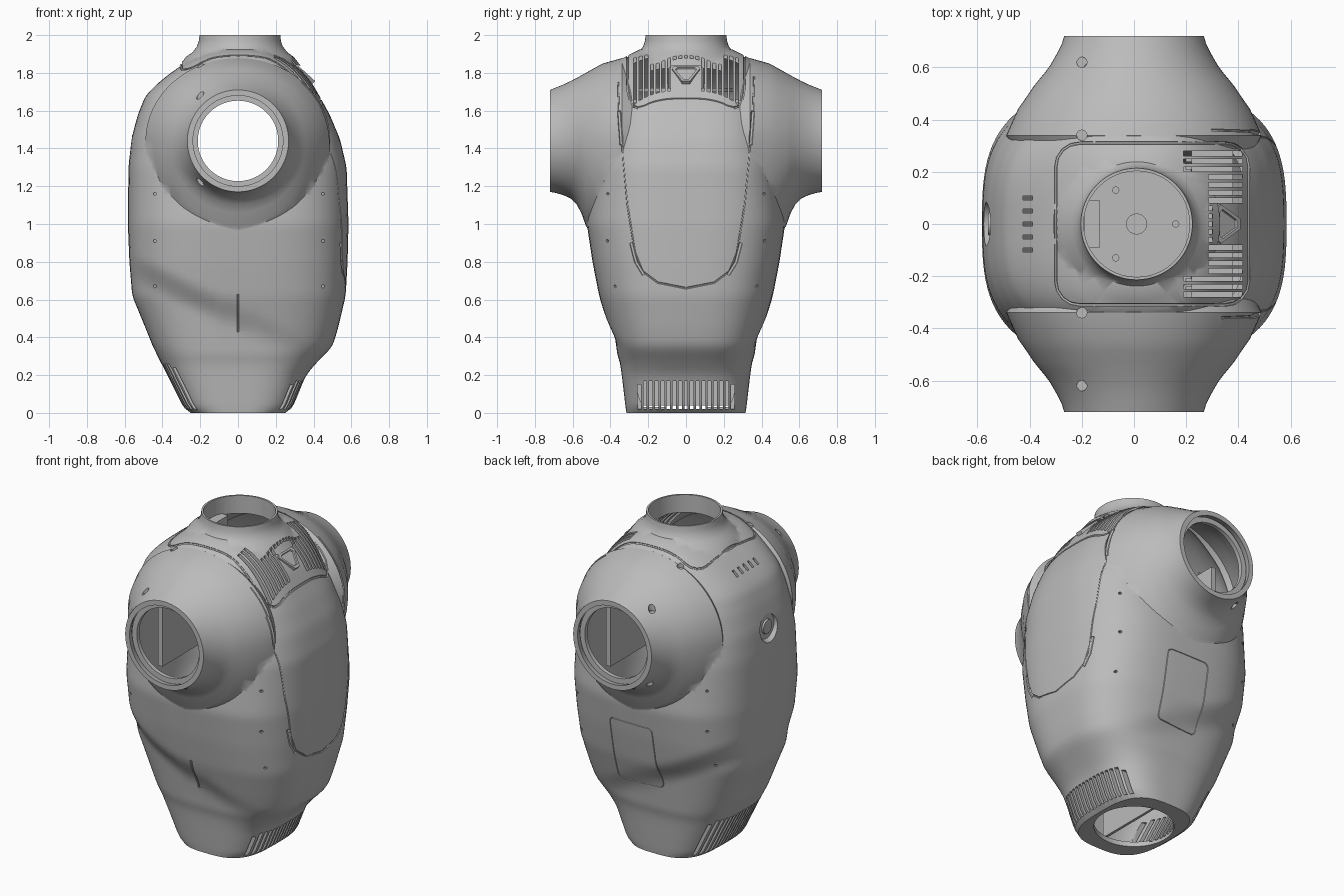
import bpy, bmesh, math
from mathutils import Vector, Matrix
from mathutils.bvhtree import BVHTree

if "Cube" in bpy.data.objects:
    bpy.data.objects.remove(bpy.data.objects["Cube"])

grey = bpy.data.materials.new("shell grey")
grey.use_nodes = True
grey.diffuse_color = (0.5, 0.5, 0.5, 1)
grey.node_tree.nodes["Principled BSDF"].inputs["Base Color"].default_value = (0.5, 0.5, 0.5, 1)


def add(name, bm):
    bmesh.ops.recalc_face_normals(bm, faces=bm.faces)
    me = bpy.data.meshes.new(name)
    bm.to_mesh(me)
    bm.free()
    me.materials.append(grey)
    ob = bpy.data.objects.new(name, me)
    bpy.context.collection.objects.link(ob)
    return ob


def loft(name, rings, closed=False):
    """Skin a list of equal rings; cap the ends or close them into a loop."""
    bm = bmesh.new()
    vs = [[bm.verts.new(p) for p in r] for r in rings]
    n = len(vs[0])
    pairs = list(zip(vs, vs[1:])) + ([(vs[-1], vs[0])] if closed else [])
    for a, b in pairs:
        for i in range(n):
            bm.faces.new((a[i], a[(i + 1) % n], b[(i + 1) % n], b[i]))
    if not closed:
        bm.faces.new(vs[0])
        bm.faces.new(vs[-1])
    return add(name, bm)


def box(name, lo, hi):
    bm = bmesh.new()
    lo, hi = Vector(lo), Vector(hi)
    bmesh.ops.create_cube(bm, size=1, matrix=Matrix.Translation((lo + hi) / 2) @ Matrix.Diagonal((hi - lo).to_4d()))
    return add(name, bm)


def rod(name, a, b, r, r2=None, seg=48):
    a, b = Vector(a), Vector(b)
    m = Matrix.Translation((a + b) / 2) @ (b - a).to_track_quat("Z", "Y").to_matrix().to_4x4()
    bm = bmesh.new()
    bmesh.ops.create_cone(bm, cap_ends=True, segments=seg, radius1=r, radius2=r if r2 is None else r2,
                          depth=(b - a).length, matrix=m)
    return add(name, bm)


def combine(ob, others, op):
    """Apply booleans with each helper, then discard the helper."""
    for o in others:
        o.hide_render = True
        mod = ob.modifiers.new("cut", "BOOLEAN")
        mod.object, mod.operation, mod.solver = o, op, "EXACT"
    dg = bpy.context.evaluated_depsgraph_get()
    me = bpy.data.meshes.new_from_object(ob.evaluated_get(dg))
    ob.modifiers.clear()
    ob.data = me
    for o in others:
        bpy.data.objects.remove(o)


def merge(objs):
    bm = bmesh.new()
    for o in objs:
        bm.from_mesh(o.data)
        bpy.data.objects.remove(o)
    return add("cutter", bm)


# Body sections: height, reach to -x, reach to +x, half depth
ROWS = [(0, .25, .25, .315), (.03, .29, .29, .32), (.2, .375, .36, .34), (.27, .41, .42, .35),
        (.35, .45, .5, .38), (.45, .49, .53, .41), (.62, .56, .57, .46), (.8, .575, .58, .495), (1, .583, .585, .525),
        (1.3, .58, .575, .5), (1.45, .565, .54, .47), (1.58, .53, .485, .45), (1.68, .49, .43, .42),
        (1.75, .42, .39, .4), (1.82, .33, .33, .38), (1.87, .25, .27, .35), (1.9, .19, .22, .31), (1.925, .1, .12, .22)]


def lerp_row(z):
    z = min(max(z, 0), ROWS[-1][0])
    for a, b in zip(ROWS, ROWS[1:]):
        if z <= b[0]:
            t = (z - a[0]) / (b[0] - a[0])
            return [p + (q - p) * t for p, q in zip(a[1:], b[1:])]


def row(z):
    s = [lerp_row(z + d * .02) for d in (-1, 0, 1)] if z > .06 else [lerp_row(z)]
    return [sum(c) / len(s) for c in zip(*s)]


def section(z, inset=0):
    xn, xp, b = row(z)
    ring = []
    for i in range(96):
        a = 2 * math.pi * i / 96
        c, s = math.cos(a), math.sin(a)
        w = xp if c > 0 else xn
        x = math.copysign(abs(c) ** (2 / 3), c) * (w - inset)
        # Slanted waist: the depth steps in below a line that rises toward -x
        t = min(max((z - .5 + .49 * x) / .16 + .5, 0), 1)
        low = min(b, .32 + .14 * z)
        d = low + (b - low) * t * t * (3 - 2 * t)
        ring.append((x, math.copysign(abs(s) ** (2 / 3), s) * (d - inset), z))
    return ring


torso = loft("torso_shell", [section(1.925 * i / 80) for i in range(81)])

# Shoulder flares: distance out, half width, top, bottom
FLARE = [(.72, .268, 1.71, 1.17), (.69, .277, 1.722, 1.165), (.65, .297, 1.738, 1.153), (.61, .32, 1.757, 1.135),
         (.58, .342, 1.773, 1.105), (.555, .363, 1.786, 1.06), (.53, .383, 1.8, .99), (.49, .41, 1.823, .93),
         (.44, .445, 1.85, .88), (.34, .49, 1.878, .84), (.2, .42, 1.8, .9)]


def flare_rings(s, inset=0):
    # The widest height stays level with the opening's centre
    rings = []
    for y, w, top, bot in FLARE:
        ring = []
        for i in range(64):
            a = 2 * math.pi * i / 64
            h = (top - 1.44 if math.sin(a) > 0 else 1.44 - bot) - inset
            ring.append(((w - inset) * math.cos(a), s * y, 1.44 + h * math.sin(a)))
        rings.append(ring)
    return rings


parts = [loft("flare", flare_rings(s)) for s in (-1, 1)]
NECK = [(.32, 1.84), (.285, 1.885), (.25, 1.91), (.227, 1.94), (.217, 1.97), (.214, 2)]
parts.append(loft("neck", [[(.01 + r * math.cos(k * math.pi / 32), r * math.sin(k * math.pi / 32), z)
                            for k in range(64)] for r, z in NECK]))
combine(torso, parts, "UNION")
bvh = BVHTree.FromPolygons([v.co for v in torso.data.vertices], [p.vertices for p in torso.data.polygons])


def on_surface(origin, direction):
    return bvh.ray_cast(Vector(origin), Vector(direction))[0]


def groove(pts, direction, cyclic=False, r=.005):
    """Sweep a thin tube along the skin, following points cast along a direction."""
    d, path = Vector(direction), []
    ends = pts[1:] + pts[:1] if cyclic else pts[1:]
    for a, b in zip(pts, ends):
        a, b = Vector(a), Vector(b)
        n = max(1, round((b - a).length / .03))
        path += [on_surface(a.lerp(b, k / n) - d * 3, d) for k in range(n)]
    path = [p for p in path if p]
    rings = []
    for i, p in enumerate(path):
        q = path[(i + 1) % len(path)] if cyclic else path[min(i + 1, len(path) - 1)]
        o = path[i - 1] if cyclic or i else p
        t = (q - o).normalized()
        u = t.cross(d).normalized()
        rings.append([p + u * (r * math.cos(k * math.pi / 3)) + t.cross(u) * (r * math.sin(k * math.pi / 3))
                      for k in range(6)])
    return loft("groove", rings, cyclic)


def round_rect(x0, x1, y0, y1, r):
    out = []
    for cx, cy, a0 in ((x1 - r, y1 - r, 0), (x0 + r, y1 - r, 90), (x0 + r, y0 + r, 180), (x1 - r, y0 + r, 270)):
        out += [(cx + r * math.cos(math.radians(a0 + k * 22.5)), cy + r * math.sin(math.radians(a0 + k * 22.5)))
                for k in range(5)]
    return out


# Hollow interior, open shoulders, neck and base
hollow = [loft("cavity", [section(.03 + 1.86 * i / 50, .035) for i in range(51)])]
for s in (-1, 1):
    hollow.append(loft("flare_cavity", flare_rings(s, .03)))
    hollow.append(rod("mouth_bore", (0, s * .7, 1.44), (0, s * .8, 1.44), .238))
hollow += [rod("neck_bore", (.01, 0, 1.7), (.01, 0, 2.1), .203), rod("base_bore", (0, 0, -.1), (0, 0, .1), .225)]
combine(torso, hollow, "DIFFERENCE")

# Base vent slots on both ends
slots = []
for i in range(-8, 9):
    for s, top in ((1, .17), (-1, .26)):
        t = top - (.02 if abs(i) == 8 else 0)
        slots.append(box("slot", (min(s * .2, s * .7), i * .031 - .009, .02), (max(s * .2, s * .7), i * .031 + .009, t)))
# Upper grille slots, leaving room for the central latch
for i in range(-9, 10):
    y = i * .03
    x0 = .19 if abs(y) > .2 else .285
    x1 = .415 if abs(y) > .075 else .3
    slots.append(box("slot", (x0, y - .009, 1.62), (x1, y + .009, 2.05)))
# Small vents on the other slope
slots += [box("slot", (-.425, y * .05 - .008, 1.6), (-.39, y * .05 + .008, 1.9)) for y in range(-2, 3)]
combine(torso, [merge(slots)], "DIFFERENCE")

# Panel seams: collar, chest plate, side hatch, centre line
half = [(.36, 1.78), (.355, 1.6), (.31, 1.1), (.27, .85), (.23, .75), (.15, .69), (0, .66)]
chest = [(0, y, z) for y, z in half] + [(0, -y, z) for y, z in half[-2::-1]]
seams = [groove([(x, y, 0) for x, y in round_rect(-.3, .44, -.31, .31, .09)], (0, 0, -1), True, .007),
         groove(chest, (-1, 0, 0)),
         groove([(x, 0, z) for x, z in round_rect(-.12, .17, .46, .87, .03)], (0, -1, 0), True, .004),
         groove([(0, 0, .63), (0, 0, .4)], (0, 1, 0), False, .006)]
for s in (-1, 1):
    seams.append(groove([(0, s * .355, 1.6), (0, s * .34, 1.39)], (-1, 0, 0), False, .011))
    seams.append(groove([(0, s * .29, .9), (0, s * .265, .8), (0, s * .21, .71)], (-1, 0, 0), False, .011))

# Screw holes and oval access holes
for s in (-1, 1):
    for x in (-.44, .45):
        for z in (1.16, .91, .67):
            p = on_surface((x, s * 3, z), (0, -s, 0))
            seams.append(rod("hole", p - Vector((0, .02, 0)), p + Vector((0, .02, 0)), .008, seg=10))
    for y, z0, dz in ((.62, 3, -1), (.34, 3, -1), (.64, 0, 1)):
        p = on_surface((-.2, s * y, z0), (0, 0, dz))
        seams.append(rod("hole", p - Vector((0, 0, .02)), p + Vector((0, 0, .02)), .02, seg=16))
# Round dished recess
seams.append(rod("dish", (-.62, 0, 1.43), (-.55, 0, 1.43), .115, .075))
for c in seams:
    combine(torso, [c], "DIFFERENCE")

# Button in the dish, and the triangular latch on the grille
button = rod("round_button", (-.56, 0, 1.43), (-.53, 0, 1.43), .042, .05)
down, out = Vector((.74, 0, -.67)), Vector((.67, 0, .74))
p = on_surface((.35, 0, 3), (0, 0, -1))
latch = loft("grille_latch", [[p + down * a * k + Vector((0, b * k, 0)) + out * h
                               for a, b in ((.07, -.02), (.07, .02), (-.03, .075), (-.05, .06), (-.05, -.06), (-.03, -.075))]
                              for k, h in ((1, -.02), (1, .01), (.75, .01), (.7, .002))])
# Plates and frame pieces inside the shell
plate = rod("neck_plate", (.01, 0, 1.7), (.01, 0, 1.72), .25)
combine(plate, [rod("hole", (x, y, 1.71), (x, y, 1.8), .012, seg=16) for x, y in ((.16, 0), (-.07, .13), (-.07, -.13))],
        "DIFFERENCE")
boss = rod("plate_boss", (.01, 0, 1.7), (.01, 0, 1.73), .04)
clip = box("neck_clip", (-.19, -.09, 1.7), (-.13, .09, 1.9))
baffle = box("grille_baffle", (.22, -.3, 1.64), (.38, .3, 1.66))
divider = box("base_divider", (-.008, -.26, .04), (.008, .26, .26))
inside = [plate, boss, clip, baffle, divider]
for n, s in (("left", 1), ("right", -1)):
    inside.append(box("inner_frame_" + n, (s * .28 - .015, -.36, 1.1), (s * .28 + .015, .36, 1.62)))
for n, s in (("front", -1), ("back", 1)):
    ring = rod("shoulder_ring_" + n, (0, s * .66, 1.44), (0, s * .685, 1.44), .246)
    combine(ring, [rod("hole", (0, s * .6, 1.44), (0, s * .75, 1.44), .213)], "DIFFERENCE")
    inside.append(ring)

for ob in [torso, button, latch] + inside:
    bpy.ops.object.select_all(action="DESELECT")
    ob.select_set(True)
    bpy.context.view_layer.objects.active = ob
    bpy.ops.object.shade_smooth_by_angle(angle=math.radians(35))
